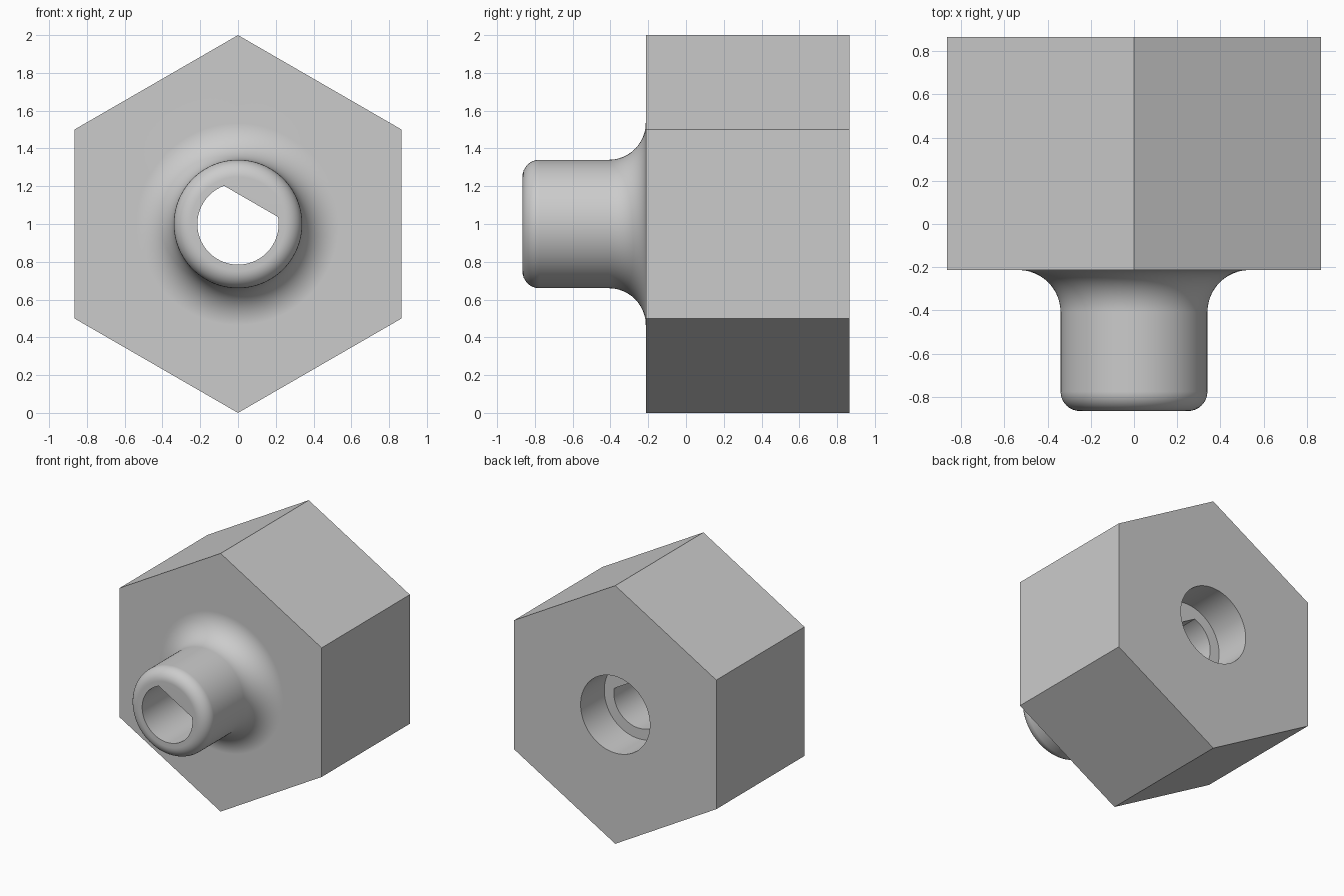
import bpy
import bmesh
from math import radians, degrees, cos, sin, pi

if "Cube" in bpy.data.objects:
    bpy.data.objects.remove(bpy.data.objects["Cube"], do_unlink=True)

SEGMENTS = 144
HEX_FRONT, BACK, TIP = -0.213, 0.866, -0.866
BOSS_R, FILLET, ROUND = 0.34, 0.195, 0.09
BORE_R, FLAT_HALF, COUNTER_R, COUNTER_DEPTH = 0.215, 50, 0.297, 0.29


# Cross-sections as radius by angle in degrees
def circle(r):
    return lambda a: r


def hexagon(a):
    return cos(radians(30)) / cos(radians((a + 30) % 60 - 30))


def d_bore(a):
    off = abs((a - 60 + 180) % 360 - 180)
    if off >= FLAT_HALF:
        return BORE_R
    return BORE_R * cos(radians(FLAT_HALF)) / cos(radians(off))


# Closed loop of rings: bore, rounded tip, boss, fillet, hex body, counterbore
rings = [(d_bore, BACK - COUNTER_DEPTH), (d_bore, TIP)]
for k in range(9):
    t = k / 8 * pi / 2
    rings.append((circle(BOSS_R - ROUND + ROUND * sin(t)), TIP + ROUND - ROUND * cos(t)))
for k in range(13):
    t = k / 12 * pi / 2
    rings.append((circle(BOSS_R + FILLET - FILLET * cos(t)), HEX_FRONT - FILLET + FILLET * sin(t)))
rings += [(hexagon, HEX_FRONT), (hexagon, BACK),
          (circle(COUNTER_R), BACK), (circle(COUNTER_R), BACK - COUNTER_DEPTH)]

bm = bmesh.new()
loops = []
for section, y in rings:
    loop = []
    for i in range(SEGMENTS):
        a = 2 * pi * i / SEGMENTS
        r = section(round(degrees(a), 4))
        loop.append(bm.verts.new((r * cos(a), y, 1 + r * sin(a))))
    loops.append(loop)
for j, loop in enumerate(loops):
    after = loops[(j + 1) % len(loops)]
    for i in range(SEGMENTS):
        n = (i + 1) % SEGMENTS
        bm.faces.new((loop[i], loop[n], after[n], after[i]))

# Merge the strips on each hex side into one face
front, back = loops[-4], loops[-3]
side = SEGMENTS // 6
spare = [bm.edges.get((front[i], back[i])) for i in range(SEGMENTS) if i % side != side // 2]
bmesh.ops.dissolve_edges(bm, edges=spare, use_verts=False)
bmesh.ops.recalc_face_normals(bm, faces=bm.faces)

mesh = bpy.data.meshes.new("hex_adapter")
bm.to_mesh(mesh)
bm.free()
adapter = bpy.data.objects.new("hex_adapter", mesh)
bpy.context.collection.objects.link(adapter)

# Plain grey finish
grey = bpy.data.materials.new("light grey")
grey.use_nodes = True
colour = (0.6, 0.6, 0.6, 1)
grey.diffuse_color = colour
grey.node_tree.nodes["Principled BSDF"].inputs["Base Color"].default_value = colour
mesh.materials.append(grey)

# Smooth shading with sharp edges
bpy.ops.object.select_all(action="DESELECT")
adapter.select_set(True)
bpy.context.view_layer.objects.active = adapter
bpy.ops.object.shade_smooth_by_angle(angle=radians(30))
weighted = adapter.modifiers.new("weighted_normals", "WEIGHTED_NORMAL")
weighted.keep_sharp = True
